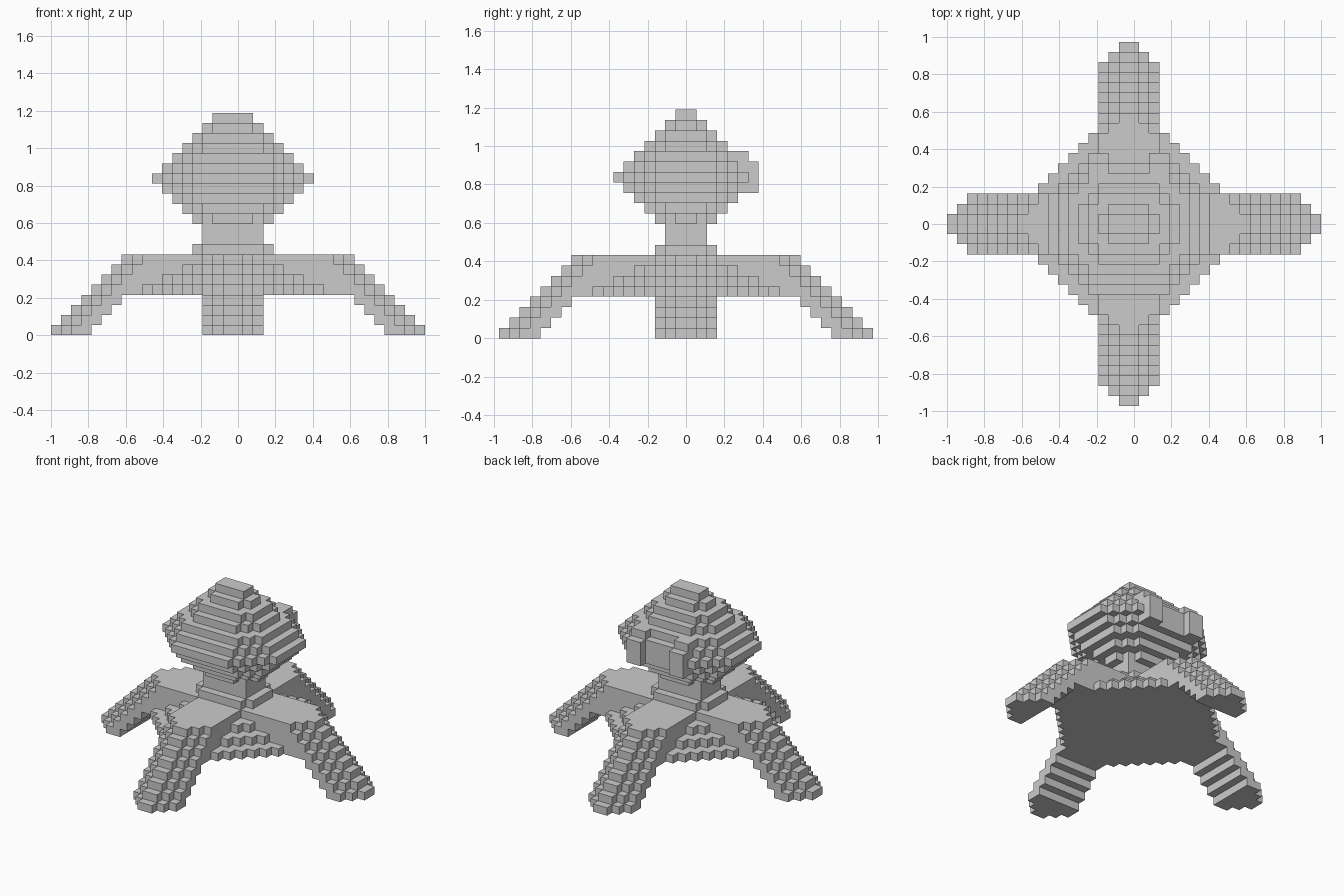
import bpy

if "Cube" in bpy.data.objects:
    bpy.data.objects.remove(bpy.data.objects["Cube"])

V = 2 / 37          # edge of one cube
parts = {}          # part name -> set of cube cells


def dist(i):
    """1-based distance of a cell from the centre line."""
    return i + 1 if i >= 0 else -i


def layer(z, rx, ry, cut):
    """One horizontal slab: a rectangle with stepped corners."""
    return {(x, y, z) for x in range(-rx, rx) for y in range(-ry, ry)
            if dist(x) + dist(y) <= rx + ry - cut}


# Body: terraced octagon with a flat underside
body = set()
for z, r, cut in [(4, 9, 5), (5, 8, 5), (6, 6, 3), (7, 5, 3)]:
    body |= layer(z, r, r, cut)
parts["body"] = body


# Legs: flat out from the body, then stepping down to rounded feet
def leg(place):
    cells = set()
    for z in range(8):
        end = z + 4 if z < 4 else 18
        for t in range(z, end):
            half = min(3, t - z + 1)
            for w in range(-half, half):
                cells.add((*place(t, w), z))
    return cells


parts["right_leg"] = leg(lambda t, w: (18 - t, w))
parts["left_leg"] = leg(lambda t, w: (-18 + t, w))
parts["front_leg"] = leg(lambda t, w: (w, -18 + t))
parts["back_leg"] = leg(lambda t, w: (w, 17 - t))

# Neck with a wider collar
parts["neck"] = layer(8, 4, 3, 1) | layer(9, 3, 2, 0) | layer(10, 3, 2, 0)

# Head: stepped shape, widest at level 15
head = set()
for z in range(11, 22):
    rx = 8 - abs(z - 15)
    ry = rx - 1
    head |= layer(z, rx, ry, 2 if z == 11 else ry * 4 // 7)
# Raised eyes on the back face with a recess between them
head -= {(x, 6, 15) for x in range(-2, 2)}
for x in (-4, -3, 2, 3):
    head |= {(x, y, z) for y in (4, 5, 6) for z in (14, 15, 16)}
    head |= {(x, y, 17) for y in (4, 5)}
parts["head"] = head

# Turn the cells into meshes, keeping only outside faces
SIDES = {
    (1, 0, 0): [(1, 0, 0), (1, 1, 0), (1, 1, 1), (1, 0, 1)],
    (-1, 0, 0): [(0, 0, 0), (0, 0, 1), (0, 1, 1), (0, 1, 0)],
    (0, 1, 0): [(0, 1, 0), (0, 1, 1), (1, 1, 1), (1, 1, 0)],
    (0, -1, 0): [(0, 0, 0), (1, 0, 0), (1, 0, 1), (0, 0, 1)],
    (0, 0, 1): [(0, 0, 1), (1, 0, 1), (1, 1, 1), (0, 1, 1)],
    (0, 0, -1): [(0, 0, 0), (0, 1, 0), (1, 1, 0), (1, 0, 0)],
}
solid = set().union(*parts.values())
used = set()
for name, cells in parts.items():
    cells = cells - used
    used |= cells
    index, faces = {}, []
    for c in sorted(cells):
        for n, corners in SIDES.items():
            if tuple(a + b for a, b in zip(c, n)) in solid:
                continue
            faces.append([index.setdefault(tuple(a + b for a, b in zip(c, k)), len(index))
                          for k in corners])
    verts = [((x + 18) * V - 1, y * V, z * V) for x, y, z in index]
    mesh = bpy.data.meshes.new(name)
    mesh.from_pydata(verts, [], faces)
    bpy.context.collection.objects.link(bpy.data.objects.new(name, mesh))
